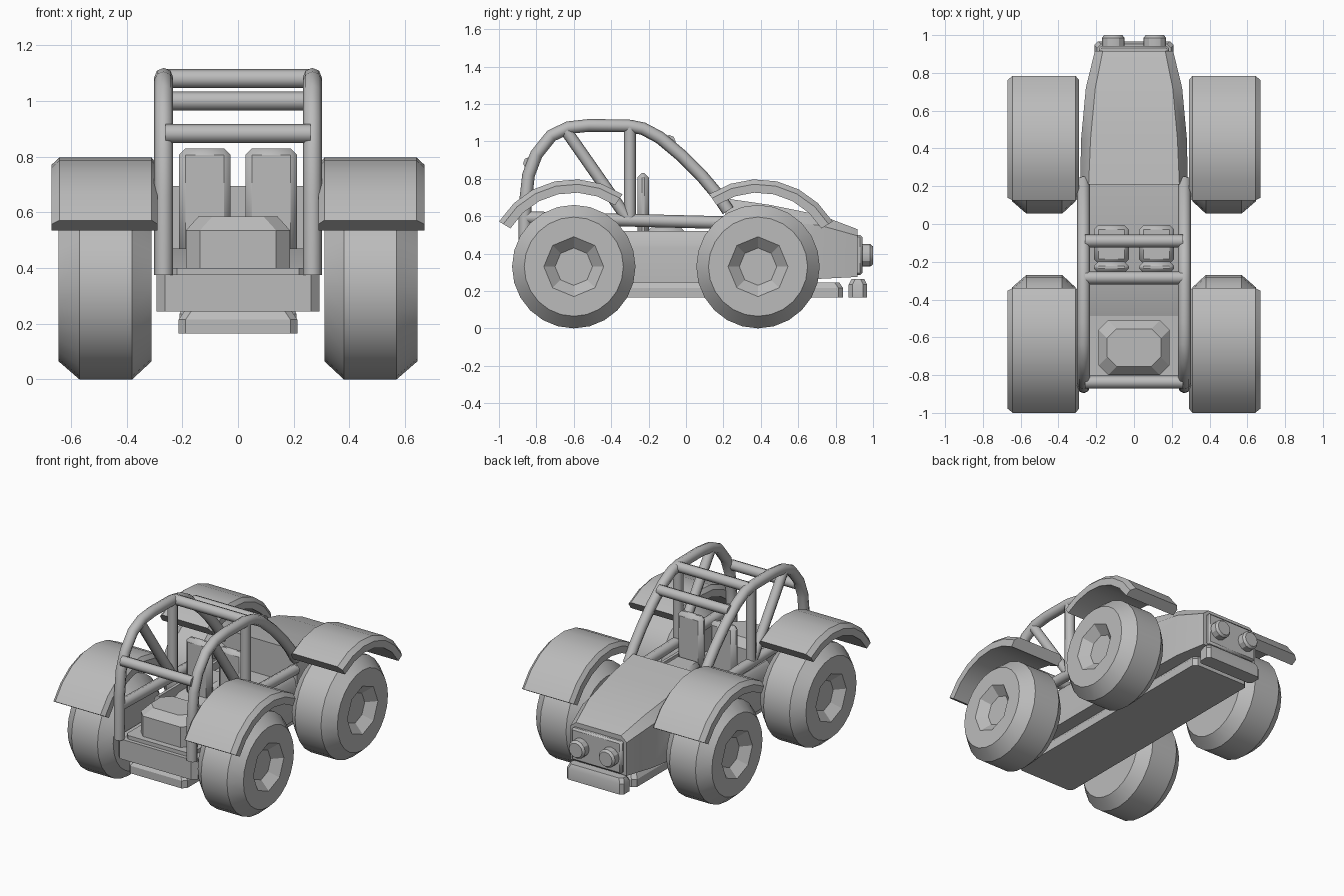
import bpy, bmesh, math
from mathutils import Vector

if "Cube" in bpy.data.objects:
    bpy.data.objects.remove(bpy.data.objects["Cube"])

grey = bpy.data.materials.new("light grey")
grey.diffuse_color = (0.5, 0.5, 0.5, 1)
grey.use_nodes = True
grey.node_tree.nodes["Principled BSDF"].inputs["Base Color"].default_value = grey.diffuse_color


def finish(name, bm, bevel=0):
    bmesh.ops.recalc_face_normals(bm, faces=bm.faces[:])
    me = bpy.data.meshes.new(name)
    bm.to_mesh(me)
    bm.free()
    me.materials.append(grey)
    ob = bpy.data.objects.new(name, me)
    bpy.context.collection.objects.link(ob)
    if bevel:
        m = ob.modifiers.new("chamfer", 'BEVEL')
        m.width, m.segments = bevel, 1
    return ob


def loft(name, sections, caps=True, closed=False):
    """Skin a list of closed rings of 3D points."""
    bm = bmesh.new()
    rings = [[bm.verts.new(p) for p in s] for s in sections]
    n = len(rings[0])
    for a, b in zip(rings, rings[1:]):
        for i in range(n):
            j = (i + 1) % n
            bm.faces.new((a[i], a[j], b[j], b[i]))
    if caps:
        bm.faces.new(rings[0])
        bm.faces.new(rings[-1])
    return finish(name, bm)


def box(name, x0, x1, y0, y1, z0, z1, bevel=0):
    bm = bmesh.new()
    bmesh.ops.create_cube(bm, size=1)
    for v in bm.verts:
        v.co = Vector((x0 if v.co.x < 0 else x1, y0 if v.co.y < 0 else y1, z0 if v.co.z < 0 else z1))
    return finish(name, bm, bevel)


def plate(name, hx, y0, y1, levels, cut):
    """Slab with cut corners; levels are (z, inset)."""
    secs = []
    for z, d in levels:
        a, b, c = hx - d, y0 + d, y1 - d
        secs.append([(a, b + cut, z), (a, c - cut, z), (a - cut, c, z), (cut - a, c, z),
                     (-a, c - cut, z), (-a, b + cut, z), (cut - a, b, z), (a - cut, b, z)])
    return loft(name, secs)


def mirrored(y, half):
    """Ring at y from half profile (x, z) listed from bottom to top."""
    return [(x, y, z) for x, z in half] + [(-x, y, z) for x, z in reversed(half)]


def tube(name, pts, r=0.034):
    cu = bpy.data.curves.new(name, 'CURVE')
    cu.dimensions = '3D'
    cu.bevel_depth, cu.bevel_resolution, cu.use_fill_caps = r, 2, True
    sp = cu.splines.new('POLY')
    sp.points.add(len(pts) - 1)
    for p, c in zip(sp.points, pts):
        p.co = (*c, 1)
    cu.materials.append(grey)
    ob = bpy.data.objects.new(name, cu)
    bpy.context.collection.objects.link(ob)


def wheel(name, s, cy):
    n, cz = 24, 0.33
    profile = [(.31, .265, 0), (.38, .33, 0), (.57, .33, 0), (.645, .265, 0), (.645, .16, 1), (.59, .1, 1)]
    secs = []
    for x, r, octagon in profile:
        ring = []
        for i in range(n):
            t = 2 * math.pi * i / n
            k = math.cos(math.pi / 8) / math.cos(t % (math.pi / 4) - math.pi / 8) if octagon else 1
            ring.append((s * x, cy + r * k * math.cos(t), cz + r * k * math.sin(t)))
        secs.append(ring)
    loft(name, secs)


def fender(name, s, cy, a0, a1):
    section = [(.29, .395), (.29, .44), (.31, .466), (.642, .466), (.67, .44), (.67, .395)]
    secs = []
    for i in range(7):
        t = math.radians(a0 + (a1 - a0) * i / 6)
        secs.append([(s * x, cy + r * math.cos(t), .331 + r * math.sin(t)) for x, r in section])
    loft(name, secs)


# chassis, rear deck and engine
plate("chassis_plate", .213, -.86, .84, [(.165, 0), (.215, 0), (.245, .02)], .025)
plate("rear_deck", .292, -.865, -.45, [(.244, 0), (.376, 0)], .03)
plate("engine_base", .24, -.84, -.47, [(.37, 0), (.40, 0)], .02)
plate("engine", .187, -.80, -.51, [(.39, 0), (.535, 0), (.585, .045)], .05)

# open cockpit tub
tub = [mirrored(y, [(.285, .244), (.285, .43), (.272, .50), (.255, .52), (.235, .52), (.235, f)])
       for y, f in ((-.487, .40), (-.28, .47), (.25, .47))]
loft("cockpit_tub", tub)

# tapered hood
hood = [mirrored(y, [(w, zb), (w, zs), (t, zt)]) for y, w, t, zb, zs, zt in
        ((.21, .285, .24, .244, .60, .695), (.45, .28, .23, .25, .58, .66),
         (.72, .255, .205, .265, .55, .605), (.917, .207, .165, .275, .495, .53))]
loft("hood", hood)

# nose
box("grille", -.185, .185, .90, .943, .285, .50, .012)
plate("front_bumper", .21, .87, .967, [(.165, 0), (.235, 0), (.265, .015)], .02)

# seats
for s, side in ((1, "right"), (-1, "left")):
    x0, x1 = sorted((s * .027, s * .212))
    box(side + "_seat_back", x0, x1, -.26, -.198, .44, .83, .024)
    box(side + "_seat_cushion", x0, x1, -.21, -.005, .44, .54, .024)

    # headlight
    secs = []
    for y, r in ((.92, .06), (.985, .06), (1.0, .048)):
        secs.append([(s * .11 + r * math.cos(i * math.pi / 6), y, .39 + r * math.sin(i * math.pi / 6))
                     for i in range(12)])
    loft(side + "_headlight", secs)

    # wheels and fenders
    wheel(side + "_rear_wheel", s, -.6)
    wheel(side + "_front_wheel", s, .385)
    fender(side + "_rear_fender", s, -.6, 56, 149)
    fender(side + "_front_fender", s, .385, 31, 124)

    # roll cage side
    x = s * .267
    hoop = [(-.862, .375), (-.86, .66), (-.842, .82), (-.80, .93), (-.72, 1.03), (-.63, 1.073), (-.52, 1.085),
            (-.31, 1.083), (-.23, 1.068), (-.14, 1.02), (-.02, .92), (.08, .82), (.16, .725), (.225, .63)]
    tube(side + "_roll_hoop", [(x, y, z) for y, z in hoop])
    tube(side + "_cage_rail", [(x, -.86, .592), (x, .22, .565)])
    tube(side + "_cage_post", [(x, -.3, .57), (x, -.3, 1.075)], .032)
    tube(side + "_cage_brace", [(x, -.64, 1.055), (x, -.315, .59)], .032)

# roll cage crossbars
for name, y, z in (("top_crossbar", -.285, 1.08), ("front_crossbar", -.09, 1.0), ("rear_crossbar", -.837, .883)):
    tube(name, [(-.26, y, z), (.26, y, z)])

# smooth round parts, keep hard edges
bpy.ops.object.select_all(action='DESELECT')
for ob in bpy.data.objects:
    if ob.type == 'MESH':
        ob.select_set(True)
        bpy.context.view_layer.objects.active = ob
bpy.ops.object.shade_smooth_by_angle(angle=math.radians(30))
